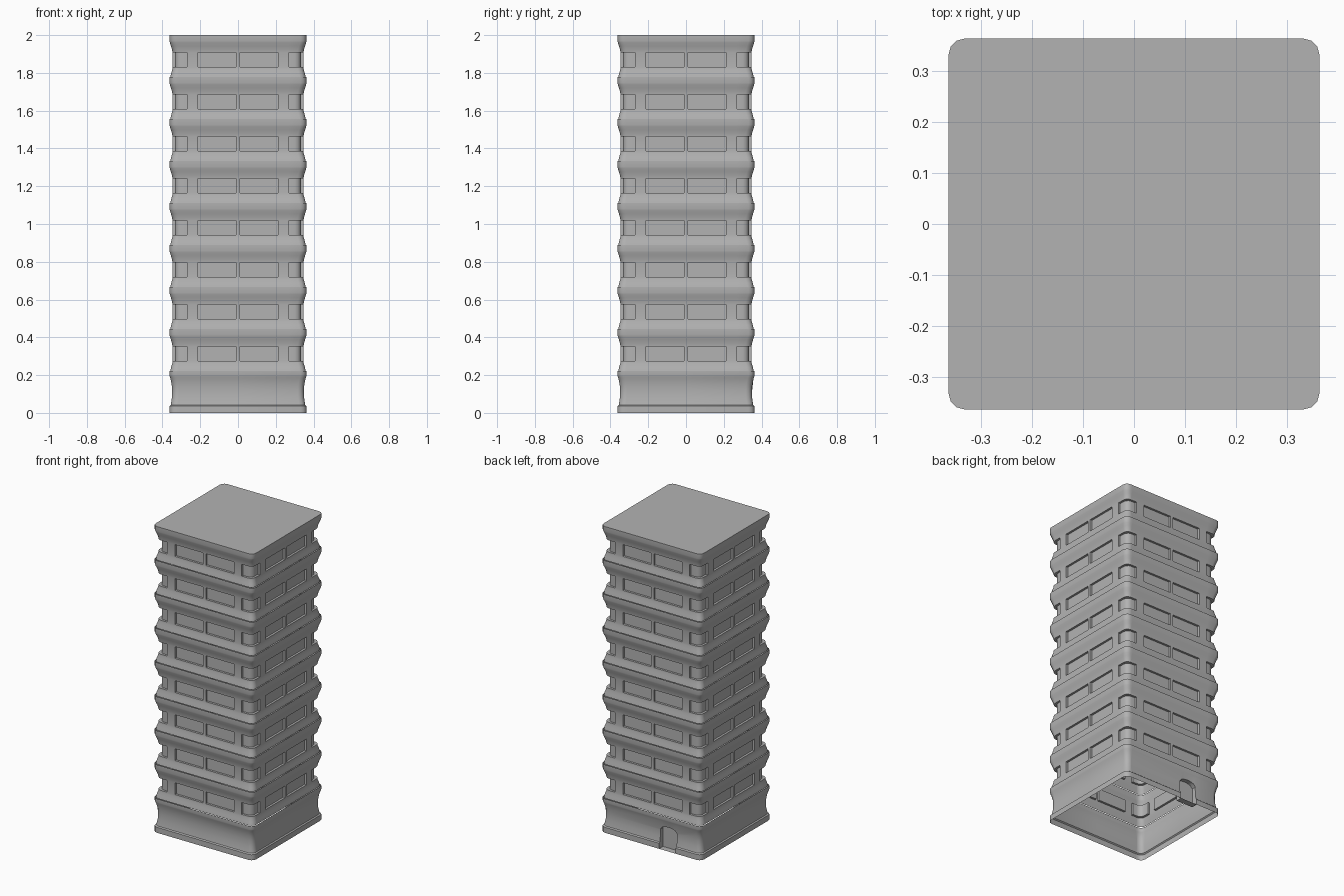
import bpy
import bmesh
import math

if "Cube" in bpy.data.objects:
    bpy.data.objects.remove(bpy.data.objects["Cube"], do_unlink=True)

FLOORS = 9
STEP = 2 / FLOORS
RADIUS = 0.032
RECESS = 0.014
DOOR_LEFT, DOOR_RIGHT, DOOR_TOP = -0.18, -0.06, 0.15

concrete = bpy.data.materials.new("concrete grey")
concrete.use_nodes = True
grey = (0.45, 0.45, 0.45, 1)
concrete.diffuse_color = grey
concrete.node_tree.nodes["Principled BSDF"].inputs["Base Color"].default_value = grey

# Height above the floor's base and half width, from bottom to top
UPPER_PROFILE = [(0, 0.358), (0.02, 0.354), (0.04, 0.348), (0.053, 0.347), (0.13, 0.347),
                 (0.145, 0.349), (0.165, 0.355), (0.183, 0.361), (0.192, 0.363), (STEP, 0.363)]
GROUND_PROFILE = [(0, 0.363), (0.036, 0.363), (0.042, 0.356), (0.08, 0.350), (0.12, 0.349),
                  (DOOR_TOP, 0.351), (0.18, 0.357), (0.192, 0.361), (0.2, 0.363), (STEP, 0.363)]
WINDOW_EDGES = [0.01, 0.213, 0.27]


def ring(half, columns_for_side):
    """Rounded square outline, counter-clockwise from the front."""
    points = []
    for side in range(4):
        angle = side * math.pi / 2
        c, s = math.cos(angle), math.sin(angle)
        inner = half - RADIUS
        local = [(x, -half) for x in columns_for_side(side)]
        for k in range(4):
            a = -math.pi / 2 + k * math.pi / 6
            local.append((inner + RADIUS * math.cos(a), -inner + RADIUS * math.sin(a)))
        points += [(x * c - y * s, x * s + y * c) for x, y in local]
    return points


def push_in(bm, faces, move):
    """Sink a patch of faces into the wall."""
    result = bmesh.ops.extrude_face_region(bm, geom=faces)
    for v in result["geom"]:
        if isinstance(v, bmesh.types.BMVert):
            move(v)
    left_over = [f for f in faces if f.is_valid]
    if left_over:
        bmesh.ops.delete(bm, geom=left_over, context="FACES")


def sink_window(v):
    if abs(v.co.x) > 0.3:
        v.co.x -= math.copysign(RECESS, v.co.x)
    if abs(v.co.y) > 0.3:
        v.co.y -= math.copysign(RECESS, v.co.y)


def sink_door(v):
    v.co.y = 0.322


def is_window(f):
    c = f.calc_center_median()
    if not 0.053 < c.z < 0.13:
        return False
    along = min(abs(c.x), abs(c.y))
    return WINDOW_EDGES[0] < along < WINDOW_EDGES[1] or along > WINDOW_EDGES[2]


def is_door(f):
    c = f.calc_center_median()
    return c.y > 0.3 and DOOR_LEFT < c.x < DOOR_RIGHT and c.z < DOOR_TOP - 0.012


def make_floor(name, base, profile, ground=False, roof=False):
    windows = [-x for x in reversed(WINDOW_EDGES)] + WINDOW_EDGES
    steps = 8
    door = [-(DOOR_RIGHT + (DOOR_LEFT - DOOR_RIGHT) * i / steps) for i in range(steps + 1)]

    def columns(side):
        inner = [] if not ground else door if side == 2 else [0]
        lead = -(0.347 - RADIUS)
        return [lead] + (inner if ground else windows)

    bm = bmesh.new()
    rings = []
    for z, half in profile:
        rings.append([bm.verts.new((x, y, z)) for x, y in ring(half, columns)])
    for low, high in zip(rings, rings[1:]):
        for i in range(len(low)):
            j = (i + 1) % len(low)
            bm.faces.new((low[i], low[j], high[j], high[i]))
    if roof:
        bm.faces.new(rings[-1])
    bm.normal_update()

    if ground:
        # Doorway with a rounded head
        doorway = [f for f in bm.faces if is_door(f)]
        middle, reach = (DOOR_LEFT + DOOR_RIGHT) / 2, (DOOR_RIGHT - DOOR_LEFT) / 2
        for v in {v for f in doorway for v in f.verts if abs(v.co.z - DOOR_TOP) < 0.001}:
            u = min(1, abs(v.co.x - middle) / reach)
            v.co.z = DOOR_TOP - 0.025 + 0.025 * math.sqrt(1 - u * u)
        push_in(bm, doorway, sink_door)
    else:
        push_in(bm, [f for f in bm.faces if is_window(f)], sink_window)

    bmesh.ops.remove_doubles(bm, verts=bm.verts[:], dist=0.0002)
    mesh = bpy.data.meshes.new(name)
    bm.to_mesh(mesh)
    bm.free()
    mesh.materials.append(concrete)
    obj = bpy.data.objects.new(name, mesh)
    obj.location.z = base
    bpy.context.collection.objects.link(obj)
    bpy.ops.object.select_all(action="DESELECT")
    obj.select_set(True)
    bpy.context.view_layer.objects.active = obj
    bpy.ops.object.shade_smooth_by_angle(angle=math.radians(32))


# Ground floor with the door, then the stacked window floors
make_floor("ground_floor", 0, GROUND_PROFILE, ground=True)
for level in range(1, FLOORS):
    make_floor(f"window_floor_{level}", level * STEP, UPPER_PROFILE, roof=level == FLOORS - 1)
